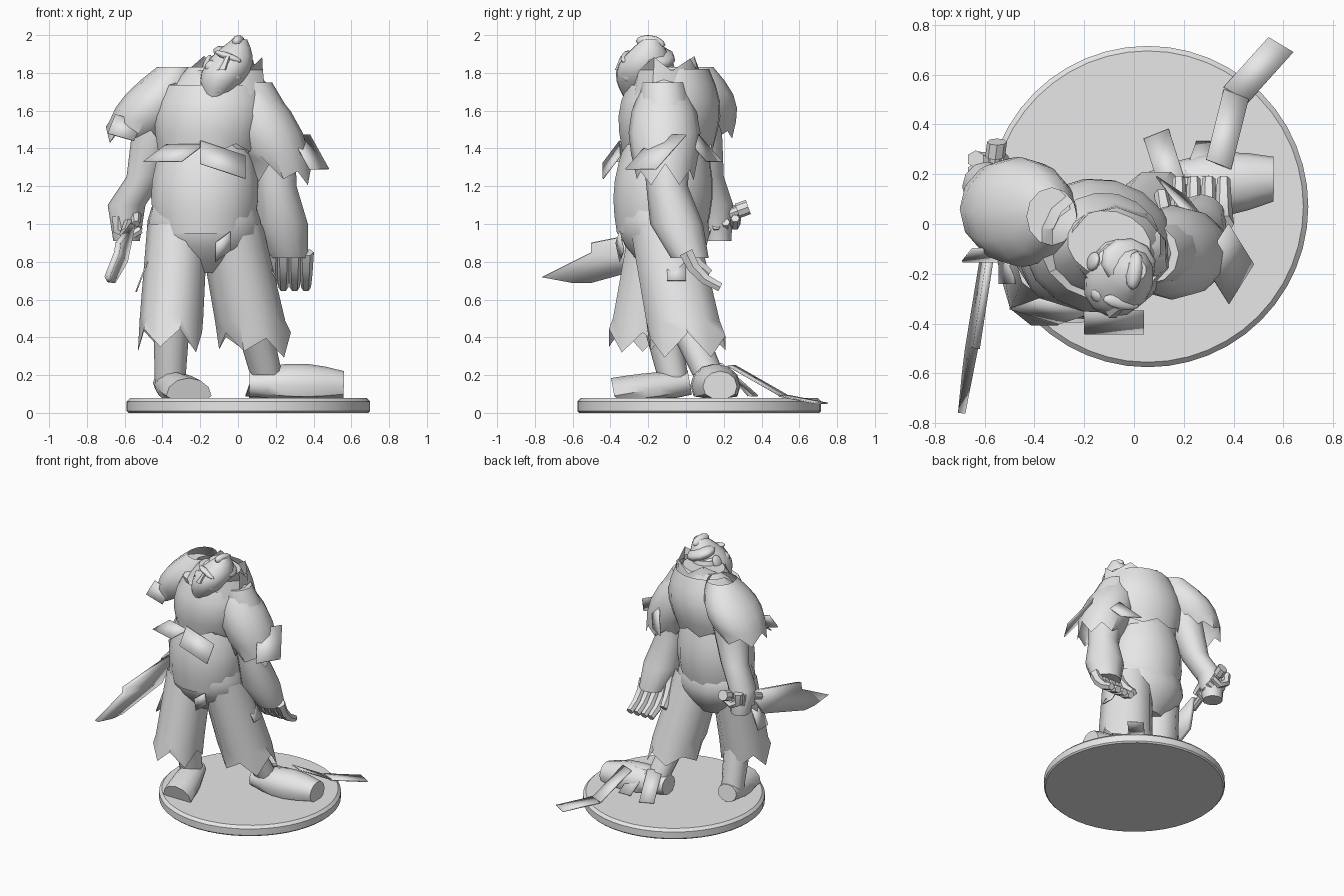
import bpy, bmesh, math, random
from mathutils import Matrix, Quaternion, Vector

if "Cube" in bpy.data.objects:
    bpy.data.objects.remove(bpy.data.objects["Cube"], do_unlink=True)

random.seed(3)
X, Y, Z = Matrix.Identity(3)
parts = []

grey = bpy.data.materials.new("plain_grey")
grey.use_nodes = True
grey.diffuse_color = (0.8, 0.8, 0.8, 1)
grey.node_tree.nodes["Principled BSDF"].inputs["Base Color"].default_value = grey.diffuse_color


def finish(name, bm):
    bmesh.ops.recalc_face_normals(bm, faces=bm.faces)
    mesh = bpy.data.meshes.new(name)
    bm.to_mesh(mesh)
    bm.free()
    mesh.materials.append(grey)
    part = bpy.data.objects.new(name, mesh)
    bpy.context.collection.objects.link(part)
    parts.append(part)
    return part


def skin(name, centres, radii, depth=1.0, turn=0, side=None, sides=12,
         closed=True, torn_top=0, torn_hem=0, dip=0, floor=0):
    """Skin rings along a path: level rings, or rings across the path if side is given."""
    bm = bmesh.new()
    centres = [Vector(c) for c in centres]
    last = len(centres) - 1
    rings = []
    for k, (centre, radius) in enumerate(zip(centres, radii)):
        if side is None:
            u = Matrix.Rotation(math.radians(turn), 3, "Z") @ X
            v = Z.cross(u)
        else:
            u = side
            v = (centres[min(k + 1, last)] - centres[max(k - 1, 0)]).cross(side).normalized()
        ring = []
        for i in range(sides):
            angle = math.tau * i / sides
            point = centre + radius * (u * math.cos(angle) + v * depth * math.sin(angle))
            tear = torn_top if k == 0 else torn_hem if k == last else 0
            point.z += tear * (-1) ** i * random.uniform(0.3, 1)
            if k == 0:
                point.z -= dip * max(0, -math.sin(angle))
            point.z = max(point.z, floor)
            ring.append(bm.verts.new(point))
        rings.append(ring)
    for upper, lower in zip(rings, rings[1:]):
        for i in range(sides):
            j = (i + 1) % sides
            bm.faces.new((upper[i], upper[j], lower[j], lower[i]))
    if closed:
        bm.faces.new(rings[0])
        bm.faces.new(rings[-1])
    return finish(name, bm)


def tube(name, start, end, first, final, bulge=0.0, steps=5, **options):
    """Tapered tube between two points that swells by bulge in the middle."""
    start, end = Vector(start), Vector(end)
    times = [k / steps for k in range(steps + 1)]
    radii = [first + (final - first) * t + bulge * math.sin(math.pi * t) for t in times]
    return skin(name, [start.lerp(end, t) for t in times], radii, **options)


def curl(name, start, step, axis, degrees, radius):
    """Finger whose joints each bend by the same angle."""
    points, step = [Vector(start)], Vector(step)
    for joint in range(3):
        points.append(points[-1] + step)
        step.rotate(Quaternion(axis, math.radians(degrees)))
    radii = [radius * (1 - joint / 8) for joint in range(len(points))]
    return skin(name, points, radii, side=axis, sides=6)


def ball(name, centre, size, turn):
    bm = bmesh.new()
    bmesh.ops.create_uvsphere(bm, u_segments=10, v_segments=6, radius=1)
    part = finish(name, bm)
    part.location, part.scale, part.rotation_euler = centre, size, turn.to_euler()


def plate(name, points, thickness=0.008):
    bm = bmesh.new()
    bm.faces.new([bm.verts.new(p) for p in points])
    solid = finish(name, bm).modifiers.new("thickness", "SOLIDIFY")
    solid.thickness, solid.offset = thickness, 0


def rag(name, top, across, drop):
    """Slanted cloth scrap hanging from the middle of its top edge."""
    top, across, drop = Vector(top), Vector(across), Vector(drop)
    plate(name, (top - across, top + across, top + drop + across, top + drop - across))


# Round base with bevelled rim
skin("base", [(.055, .07, z) for z in (0, .01, .06, .08)], (.635, .645, .645, .625), sides=48)

# Heavy body, twisted so the left shoulder is forward
body = dict(turn=-13, sides=16)
tube("belly", (-.17, -.11, 1.42), (-.18, -.13, .95), .24, .26, .04, depth=.91, **body)
tube("chest", (-.1, -.08, 1.83), (-.16, -.1, 1.35), .17, .24, .09, depth=.78, **body)
tube("ragged_vest", (-.11, -.07, 1.82), (-.16, -.1, 1.4), .22, .27, .06, depth=.88,
     closed=False, dip=.18, torn_hem=.03, **body)
tube("neck", (-.06, -.17, 1.86), (-.09, -.14, 1.6), .1, .15)
tube("collar", (-.06, -.1, 1.85), (-.08, -.1, 1.68), .2, .24, depth=.8, turn=-20, sides=10,
     closed=False, torn_top=.05, dip=.12)
rag("vest_flap_right", (-.28, -.33, 1.42), (.1, -.03, 0), (-.12, -.04, -.09))
rag("vest_flap_left", (-.08, -.35, 1.4), (.12, 0, -.04), (0, -.09, -.12))

# Head with its own axes, tilted and facing slightly to its right
crown = Vector((.4, .1, 1)).normalized()
across = crown.cross(Vector((-.2, -1, 0))).normalized()
forward = across.cross(crown)
tilt = Matrix((across, -forward, crown)).transposed()


def on_head(a, f, c):
    return Vector((-.05, -.2, 1.83)) + across * a + forward * f + crown * c


tube("head", on_head(0, .05, -.18), on_head(0, 0, .16), .06, .04, .08, steps=7, depth=1.1, turn=-12)
ball("brow", on_head(0, .12, .04), (.08, .03, .02), tilt)
tube("nose", on_head(0, .14, .04), on_head(0, .15, -.04), .015, .03, sides=6)
for name, height in (("upper_lip", -.08), ("lower_lip", -.11)):
    ball(name, on_head(0, .13, height), (.05, .02, .013), tilt)
ball("chin", on_head(0, .1, -.14), (.05, .04, .03), tilt)
for side, sign in (("right", -1), ("left", 1)):
    ball(side + "_ear", on_head(sign * .12, -.03, -.02), (.02, .04, .05), tilt)
    ball(side + "_cheek", on_head(sign * .06, .09, -.04), (.045, .04, .04), tilt)
ball("hair_ridge", on_head(0, 0, .14), (.035, .08, .04), tilt)
for name, height in (("hair_band", .06), ("hair_roll", -.01)):
    ball(name, on_head(0, -.04, height), (.12, .1, .05), tilt)

# Arms
skin("right_arm", [(-.38, .04, 1.75), (-.43, .06, 1.5), (-.49, .1, 1.25), (-.59, .15, 1.1), (-.59, .17, .91)],
     (.13, .13, .1, .1, .07))
skin("left_arm", [(.06, -.12, 1.75), (.16, -.11, 1.55), (.2, -.1, 1.2), (.23, -.05, 1), (.27, .02, .82)],
     (.12, .14, .11, .14, .1))
tube("right_sleeve", (-.33, .03, 1.83), (-.54, .06, 1.47), .1, .16, .06, depth=1.15, torn_hem=.05, closed=False)
tube("left_sleeve", (.02, -.12, 1.82), (.24, -.11, 1.26), .06, .15, .08, torn_hem=.06, closed=False)
rag("right_sleeve_tear", (-.58, -.1, 1.56), (.07, 0, -.02), (-.04, -.05, -.1))
rag("left_sleeve_flare", (.33, -.08, 1.47), (.05, .08, 0), (.1, -.16, -.18))
rag("left_sleeve_tear", (.25, .02, 1.48), (.06, -.04, 0), (-.1, .13, -.15))

# Right hand closed on the knife grip, left hand hanging open
for i in range(4):
    curl("right_finger", (-.635, .11 + .05 * i, 1.04 + .02 * i), -.07 * Z, Y, -60, .036)
    curl("left_finger", (.18 + .06 * i, 0, .85), (0, .04, -.08), X, 18, .042)
curl("right_thumb", (-.54, .17, 1.05), -.05 * Y, X, 20, .035)
curl("left_thumb", (.14, -.03, .92), (-.01, .04, -.07), X, 10, .045)

# Knife pointing forward and down
pommel, guard = Vector((-.55, .33, 1.09)), Vector((-.6, -.06, .95))
tube("knife_grip", pommel, guard, .027, .027, side=X, sides=8)
tube("knife_pommel", pommel, pommel.lerp(guard, .15), .04, .04, side=X, sides=8)
outline = ((0, 1), (-.5, .9), (-.5, .85), (-.76, .72), (-.6, .69), (-.5, .69), (-.1, .8))
plate("knife_blade", [(-.7 + y / 8 + z / 7, y, z) for y, z in outline], .03)

# Ragged trousers
tube("trouser_seat", (-.18, -.13, 1.09), (-.18, -.09, .74), .28, .12, .09, depth=.8, turn=-8, sides=16)
cloth = dict(depth=1.1, closed=False, torn_hem=.07, sides=10)
tube("right_trouser_leg", (-.32, -.13, 1), (-.36, -.23, .38), .16, .17, **cloth)
tube("left_trouser_leg", (-.04, -.12, 1), (.09, .01, .36), .17, .19, **cloth)
rag("thigh_patch", (-.08, -.36, .93), (.04, .01, .03), (0, .02, -.1))
rag("right_hip_rag", (-.48, -.18, .8), (0, .06, 0), (-.06, 0, -.16))
rag("left_hip_rag", (.15, -.05, .8), (0, .05, 0), (.06, 0, -.1))

# Shins and feet: right foot forward, left foot swollen with wrappings and sideways
tube("right_shin", (-.35, -.15, .55), (-.36, -.06, .15), .1, .08)
tube("left_shin", (.06, -.04, .55), (.15, .12, .2), .1, .085)
tube("right_foot", (-.37, .02, .16), (-.26, -.38, .09), .08, .12, .01, depth=.8, side=X, floor=.08)
tube("left_foot", (.06, .13, .15), (.56, .18, .14), .08, .09, .045, depth=.9, side=Y, floor=.08)

# Loose strips of wrapping trailing off the left foot
rag("wrap_upper", (.34, .24, .25), (.05, -.02, 0), (.07, .28, -.16))
rag("wrap_trailing", (.41, .52, .09), (.05, -.03, 0), (.18, .2, -.04))
rag("wrap_heel", (.15, .17, .26), (.05, .02, 0), (-.06, .19, -.17))
rag("wrap_side", (.25, .19, .25), (.05, 0, 0), (.05, .14, -.16))

# Smooth shading with sharp creases kept
bpy.ops.object.select_all(action="DESELECT")
for part in parts:
    part.select_set(True)
bpy.context.view_layer.objects.active = parts[0]
bpy.ops.object.shade_smooth_by_angle(angle=math.radians(40))
